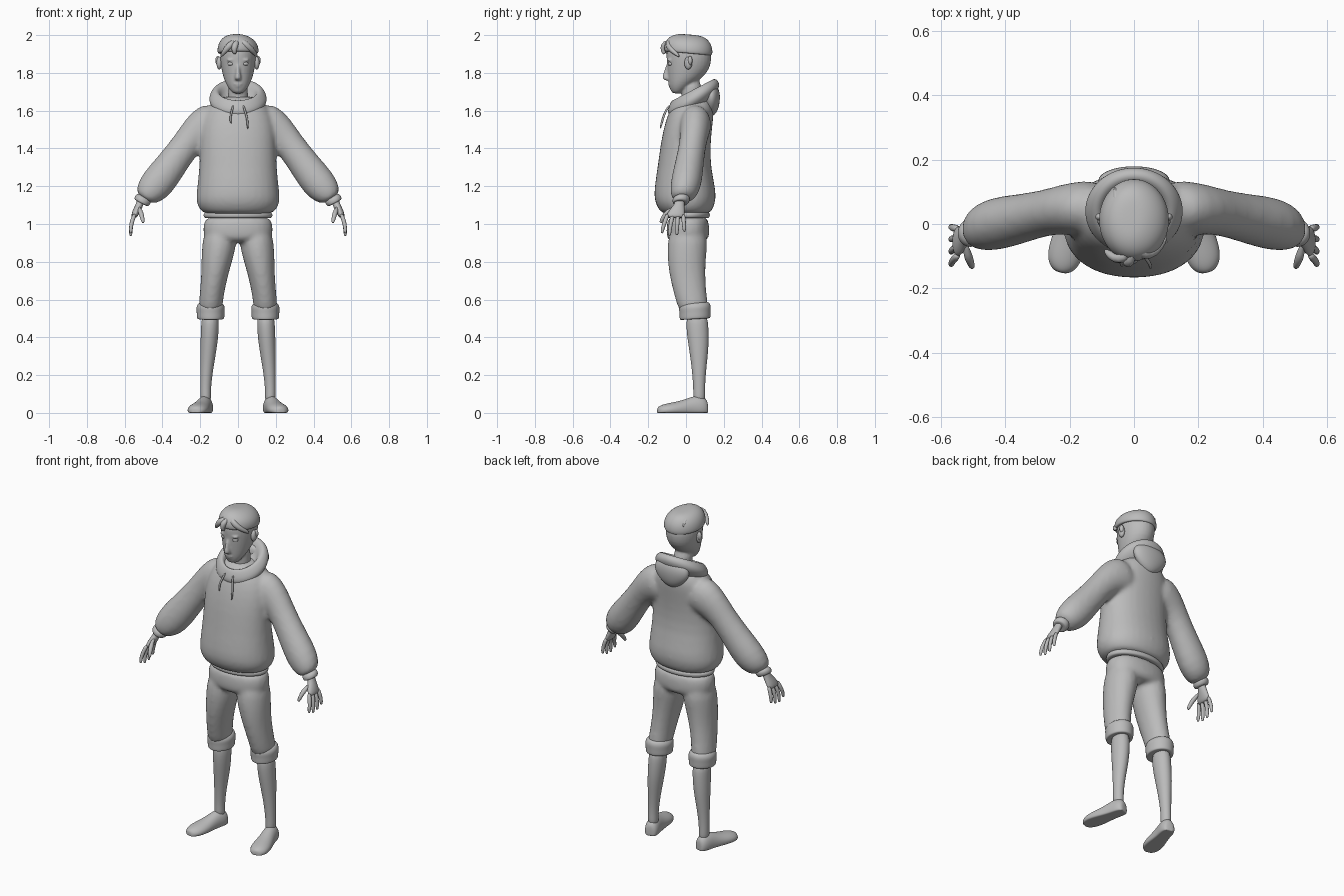
import bpy, bmesh, math
from mathutils import Vector

GREY = bpy.data.materials.new("plain_grey")
GREY.diffuse_color = (0.5, 0.5, 0.5, 1)


def skin(bm, rings):
    """Bridge closed rings of points and cap both ends."""
    vs = [[bm.verts.new(p) for p in r] for r in rings]
    n = len(vs[0])
    for a, b in zip(vs, vs[1:]):
        for i in range(n):
            bm.faces.new((a[i], a[(i + 1) % n], b[(i + 1) % n], b[i]))
    bm.faces.new(vs[0][::-1])
    bm.faces.new(vs[-1])


def loft(bm, rings, sign=1, power=2, pitch=0, n=16):
    """Rings: x, y, z, half width, half depth, optional tilt about y in degrees."""
    out = []
    for x, y, z, a, b, *t in rings:
        t = math.radians(t[0]) if t else 0
        pts = []
        for i in range(n):
            c, s = math.cos(math.tau * i / n), math.sin(math.tau * i / n)
            u = math.copysign(abs(c) ** (2 / power), c) * a
            v = math.copysign(abs(s) ** (2 / power), s) * b
            pts.append((sign * (x + u * math.cos(t)), y + v, z + u * math.sin(t) + pitch * v))
        out.append(pts)
    skin(bm, out)


def tube(bm, pts, radii, n=8):
    """Round tube through points, with a radius at each."""
    pts = [Vector(p) for p in pts]
    out = []
    for i, p in enumerate(pts):
        d = (pts[min(i + 1, len(pts) - 1)] - pts[max(i - 1, 0)]).normalized()
        ref = Vector((0, 1, 0)) if abs(d.y) < 0.8 else Vector((1, 0, 0))
        u = d.cross(ref).normalized()
        v = d.cross(u)
        out.append([p + radii[i] * (u * math.cos(math.tau * k / n) + v * math.sin(math.tau * k / n))
                    for k in range(n)])
    skin(bm, out)


def ball(bm, loc, size):
    r = bmesh.ops.create_uvsphere(bm, u_segments=16, v_segments=10, radius=1)
    bmesh.ops.scale(bm, verts=r["verts"], vec=size)
    bmesh.ops.translate(bm, verts=r["verts"], vec=loc)


def finish(name, bm, mirror=False, subsurf=2, voxel=0, smooth=6):
    bmesh.ops.recalc_face_normals(bm, faces=bm.faces)
    me = bpy.data.meshes.new(name)
    bm.to_mesh(me)
    bm.free()
    me.materials.append(GREY)
    me.shade_smooth()
    ob = bpy.data.objects.new(name, me)
    bpy.context.collection.objects.link(ob)
    if mirror:
        ob.modifiers.new("mirror", "MIRROR").use_mirror_merge = False
    if subsurf:
        ob.modifiers.new("subsurf", "SUBSURF").levels = subsurf
        ob.modifiers["subsurf"].render_levels = subsurf
    if voxel:
        m = ob.modifiers.new("remesh", "REMESH")
        m.mode, m.voxel_size, m.use_smooth_shade = "VOXEL", voxel, True
        m = ob.modifiers.new("smooth", "SMOOTH")
        m.factor, m.iterations = 0.5, smooth
    return ob


def make(name, rings, mirror=False, **kw):
    bm = bmesh.new()
    loft(bm, rings, **kw)
    return finish(name, bm, mirror)


# hoodie body with sleeves, blended together
bm = bmesh.new()
loft(bm, [(0, 0, 1.05, .17, .115), (0, 0, 1.065, .2, .14), (0, -.005, 1.11, .228, .163),
          (0, -.005, 1.17, .224, .17), (0, -.01, 1.3, .208, .143), (0, -.003, 1.42, .206, .135),
          (0, .012, 1.52, .202, .13), (0, .03, 1.6, .178, .122), (0, .04, 1.65, .13, .1),
          (0, .04, 1.68, .08, .07)], power=2.2)
for s in (1, -1):
    loft(bm, [(.09, .05, 1.54, .10, .08, 72), (.15, .05, 1.53, .118, .088, 65),
              (.212, .047, 1.49, .098, .08, 50), (.275, .035, 1.422, .077, .072, 40),
              (.357, .015, 1.306, .086, .079, 40), (.432, .0, 1.21, .096, .086, 40),
              (.48, -.012, 1.155, .074, .072, 37), (.5, -.022, 1.13, .045, .045, 35)], sign=s)
finish("hoodie", bm, subsurf=1, voxel=.012)

# hem band and sleeve cuffs
make("hem_band", [(0, .008, 1.03, .165, .1), (0, .008, 1.032, .182, .118), (0, .008, 1.045, .188, .122),
                  (0, .008, 1.06, .185, .12), (0, .008, 1.07, .16, .1)])
make("sleeve_cuff", [(.49, -.02, 1.145, .035, .035, 30), (.5, -.024, 1.135, .046, .046, 30),
                     (.508, -.027, 1.122, .046, .046, 30), (.514, -.03, 1.11, .04, .04, 28),
                     (.514, -.03, 1.112, .025, .025, 28)], mirror=True)

# hood collar and its hanging back
make("hood", [(0, .04, 1.6, .1, .1), (0, .04, 1.63, .145, .125), (0, .04, 1.665, .159, .142),
              (0, .04, 1.7, .14, .128), (0, .035, 1.715, .117, .108), (0, .03, 1.695, .095, .088),
              (0, .03, 1.64, .08, .07)], pitch=.52, n=20)
make("hood_back", [(0, .13, 1.57, .02, .015), (0, .135, 1.6, .07, .035), (0, .135, 1.65, .115, .046),
                   (0, .135, 1.7, .115, .046), (0, .13, 1.74, .07, .03)])

# drawstrings
bm = bmesh.new()
tube(bm, [(-.025, -.085, 1.63), (-.032, -.108, 1.6), (-.042, -.122, 1.565), (-.036, -.13, 1.53)], [.006] * 4)
tube(bm, [(.028, -.085, 1.63), (.036, -.108, 1.6), (.05, -.122, 1.56), (.052, -.138, 1.5)], [.006] * 4)
finish("drawstrings", bm, subsurf=1)

# cropped trousers
bm = bmesh.new()
loft(bm, [(0, .01, 1.05, .175, .105), (0, .01, 1.0, .186, .114), (0, .01, .95, .19, .117),
          (0, .01, .92, .175, .11), (0, .01, .9, .12, .085)], power=2.3)
for s in (1, -1):
    loft(bm, [(.095, .01, .97, .085, .1), (.098, .008, .9, .093, .108), (.108, .004, .83, .087, .105),
              (.12, .005, .75, .075, .099), (.136, .018, .65, .066, .09), (.145, .035, .57, .065, .084),
              (.146, .042, .53, .06, .075)], sign=s)
finish("trousers", bm, subsurf=1, voxel=.012, smooth=5)
make("trouser_cuff", [(.145, .045, .585, .055, .07), (.145, .046, .578, .068, .08),
                      (.145, .047, .56, .078, .087), (.145, .048, .535, .075, .084),
                      (.145, .048, .505, .075, .084), (.145, .048, .495, .07, .08),
                      (.145, .048, .498, .05, .06)], mirror=True, pitch=.06)

# lower legs
make("lower_leg", [(.147, .058, .53, .045, .055), (.148, .06, .45, .049, .061), (.155, .067, .35, .045, .054),
                   (.163, .069, .26, .037, .042), (.169, .069, .18, .031, .034), (.172, .07, .11, .028, .031),
                   (.17, .07, .05, .03, .034)], mirror=True)

# shoes: sections from heel to toe along an outward turned line
bm = bmesh.new()
heel, aim = Vector((.163, .115, 0)), Vector((.235, -.968, 0)).normalized()
side = Vector((-aim.y, aim.x, 0))
rings = []
for d, w, h in [(0, .018, .05), (.008, .034, .075), (.035, .043, .092), (.075, .043, .09), (.115, .046, .076),
                (.16, .053, .062), (.205, .057, .054), (.245, .05, .045), (.268, .03, .034), (.274, .012, .022)]:
    ring = []
    for i in range(16):
        a = math.tau * i / 16
        ring.append(heel + aim * d + side * w * math.cos(a) + Vector((0, 0, max(0, h * (.3 + .7 * math.sin(a))))))
    rings.append(ring)
skin(bm, rings)
finish("shoe", bm, mirror=True)

# hands with four fingers and a thumb
bm = bmesh.new()
loft(bm, [(.51, -.03, 1.14, .022, .026, 25), (.52, -.035, 1.105, .02, .026, 22), (.532, -.046, 1.08, .021, .04, 18),
          (.546, -.055, 1.05, .019, .05, 14), (.553, -.056, 1.032, .014, .046, 12)], n=12)
for k, tip in enumerate([.958, .94, .936, .95]):
    y, sp = -.015 - .027 * k, -.005 * (k - .5)
    tube(bm, [(.545, y, 1.055), (.56, y + sp, 1.02), (.567, y + 2 * sp, .985), (.568, y + 2.4 * sp, tip + .01),
              (.567, y + 2.5 * sp, tip)], [.012, .0125, .011, .0095, .005])
tube(bm, [(.525, -.055, 1.09), (.518, -.09, 1.07), (.51, -.115, 1.045), (.503, -.132, 1.015), (.502, -.135, 1.005)],
     [.016, .017, .013, .011, .005])
finish("hand", bm, mirror=True, subsurf=1)

# head, neck and nose, blended together
bm = bmesh.new()
loft(bm, [(0, -.048, 1.69, .022, .022), (0, -.045, 1.703, .04, .036), (0, -.03, 1.735, .062, .062),
          (0, -.003, 1.775, .079, .094), (0, .012, 1.82, .09, .114), (0, .016, 1.86, .096, .12),
          (0, .015, 1.9, .098, .122), (0, .01, 1.94, .09, .11), (0, .01, 1.97, .05, .07)])
loft(bm, [(0, .035, 1.6, .06, .06), (0, .03, 1.68, .052, .052), (0, .025, 1.78, .055, .06)])
loft(bm, [(0, -.088, 1.758, .012, .012), (0, -.1, 1.767, .021, .03), (0, -.1, 1.785, .016, .026),
          (0, -.094, 1.82, .011, .02), (0, -.09, 1.855, .01, .014)], n=10)
for s in (1, -1):
    ball(bm, (s * .035, -.082, 1.868), (.026, .018, .008))
ball(bm, (0, -.086, 1.741), (.024, .01, .006))
ball(bm, (0, -.082, 1.729), (.019, .01, .006))
finish("head", bm, subsurf=1, voxel=.006, smooth=4)

# ears, eyes
bm = bmesh.new()
ball(bm, (.099, .012, 1.852), (.015, .021, .034))
ball(bm, (.107, .022, 1.865), (.013, .012, .024))
finish("ear", bm, mirror=True, subsurf=0)
bm = bmesh.new()
ball(bm, (.036, -.079, 1.848), (.02, .017, .012))
finish("eye", bm, mirror=True, subsurf=0)

# hair cap with a stepped lower edge, and front locks
make("hair", [(0, .012, 1.91, .085, .105), (0, .012, 1.9, .104, .122), (0, .012, 1.912, .112, .131),
              (0, .013, 1.95, .107, .127), (-.004, .015, 1.98, .085, .107), (-.008, .02, 1.997, .055, .078),
              (-.008, .02, 2.003, .025, .04)], pitch=-.09, n=20)
bm = bmesh.new()
for pts in ([(-.01, -.06, 1.975), (-.025, -.105, 1.965), (-.055, -.11, 1.935), (-.082, -.09, 1.9), (-.09, -.08, 1.885)],
            [(0, -.07, 1.975), (-.01, -.112, 1.96), (-.022, -.122, 1.93), (-.018, -.118, 1.905), (-.012, -.114, 1.9)],
            [(0, -.06, 1.975), (.03, -.1, 1.96), (.065, -.088, 1.93), (.093, -.05, 1.9), (.1, -.035, 1.885)]):
    tube(bm, pts, [.018, .02, .018, .012, .004])
# swept locks on the crown
for x in (-.05, -.012):
    tube(bm, [(x, -.075, 1.965), (x, -.04, 1.978), (x, .03, 1.988), (x * 1.1, .09, 1.972), (x * 1.2, .115, 1.94)],
         [.01, .014, .013, .012, .006])
finish("hair_locks", bm, subsurf=1)
